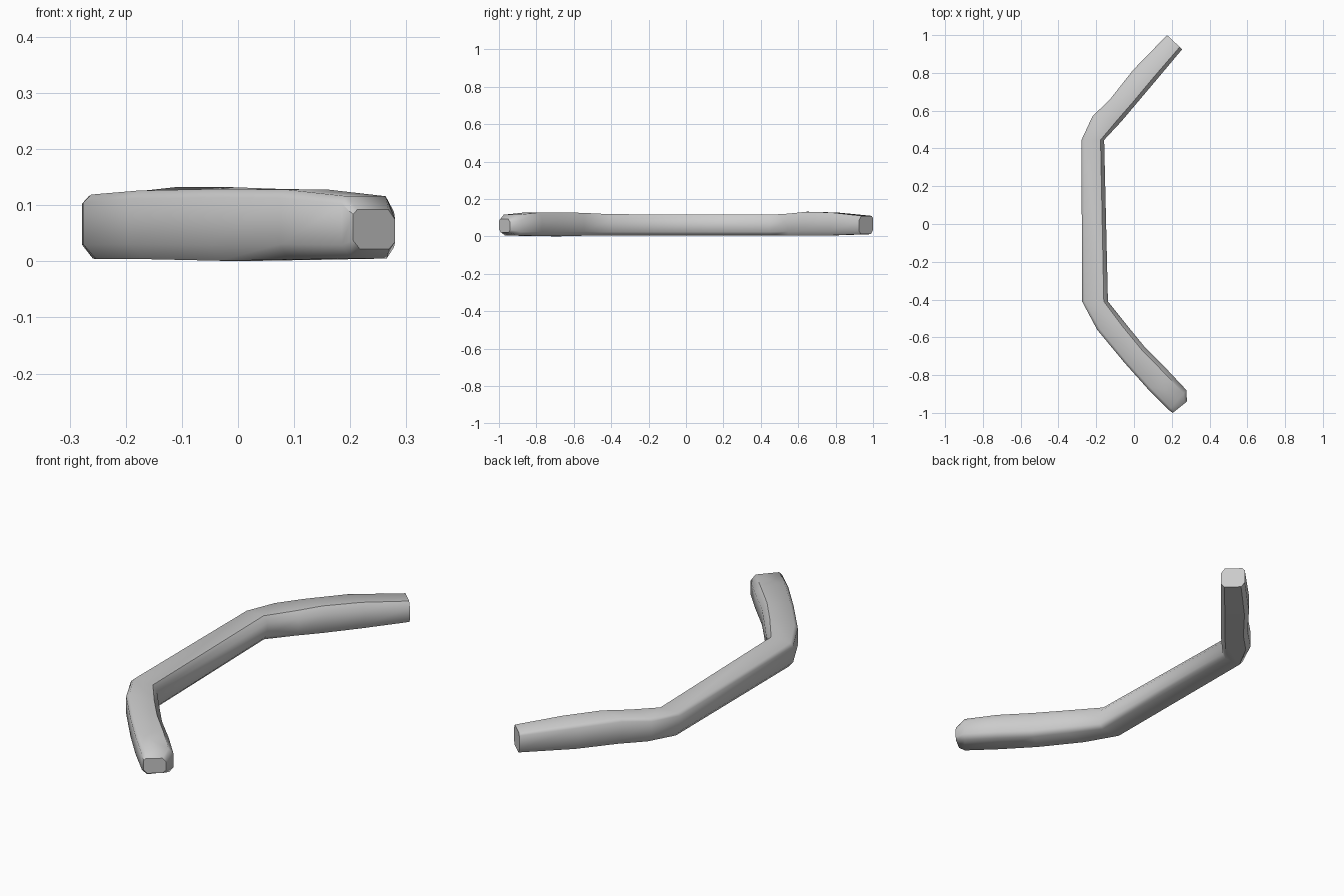
import bpy, bmesh
from mathutils import Vector

# Stations along the bar: outer x, outer y, inner x, inner y, bottom z, top z
stations = [
    (0.175, 1.00, 0.255, 0.925, 0.012, 0.110),
    (-0.005, 0.815, 0.125, 0.770, 0.006, 0.128),
    (-0.127, 0.660, 0.015, 0.640, 0.005, 0.132),
    (-0.220, 0.570, -0.065, 0.545, 0.006, 0.122),
    (-0.278, 0.445, -0.158, 0.445, 0.005, 0.116),
    (-0.275, -0.41, -0.138, -0.41, 0.004, 0.119),
    (-0.195, -0.56, -0.030, -0.545, 0.004, 0.126),
    (-0.050, -0.735, 0.060, -0.655, 0.001, 0.129),
    (0.075, -0.875, 0.175, -0.770, 0.003, 0.128),
    (0.185, -0.985, 0.278, -0.880, 0.005, 0.116),
    (0.205, -1.00, 0.280, -0.940, 0.022, 0.092),
]

# Cross-section: across (0 outer, 1 inner) and height (0 bottom, 1 top)
section = [(0, 0.22), (0, 0.88), (0.10, 1), (0.84, 1),
           (1, 0.75), (1, 0.18), (0.86, 0), (0.16, 0)]

bm = bmesh.new()
rings = []
for ox, oy, ix, iy, z0, z1 in stations:
    a, b = Vector((ox, oy, 0)), Vector((ix, iy, 0))
    rings.append([bm.verts.new(a.lerp(b, u) + Vector((0, 0, z0 + (z1 - z0) * v)))
                  for u, v in section])

# Skin the rings and close both ends
n = len(section)
for r0, r1 in zip(rings, rings[1:]):
    for i in range(n):
        j = (i + 1) % n
        bm.faces.new((r0[i], r0[j], r1[j], r1[i]))
bm.faces.new(rings[0])
bm.faces.new(rings[-1])
bmesh.ops.recalc_face_normals(bm, faces=bm.faces)

mesh = bpy.data.meshes.new("bent_bar")
bm.to_mesh(mesh)
bm.free()
bar = bpy.data.objects.new("bent_bar", mesh)
bpy.context.collection.objects.link(bar)

# Smooth along the bar, with the long chamfer edges kept crisp
bpy.context.view_layer.objects.active = bar
bar.select_set(True)
bpy.ops.object.shade_smooth_by_angle(angle=0.87)
